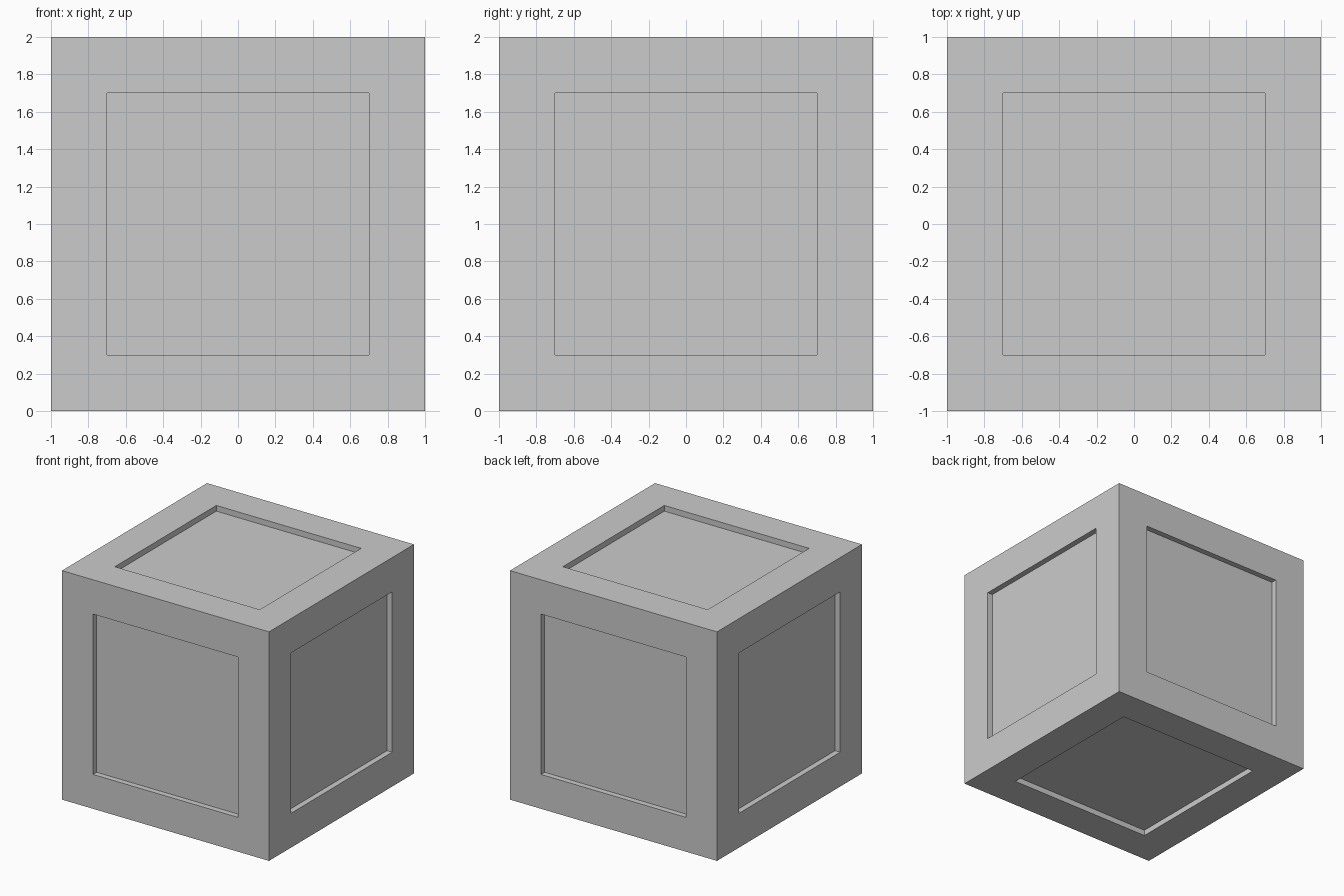
import bpy, bmesh

if "Cube" in bpy.data.objects:
    bpy.data.objects.remove(bpy.data.objects["Cube"])

SIZE, BORDER, DEPTH = 2.0, 0.30, 0.05

# Crate body: cube standing on the ground
bm = bmesh.new()
bmesh.ops.create_cube(bm, size=SIZE)
bmesh.ops.translate(bm, verts=bm.verts, vec=(0, 0, SIZE / 2))

# Recessed square panel on each of the six sides
panels = bm.faces[:]
bmesh.ops.inset_individual(bm, faces=panels, thickness=BORDER, use_even_offset=True)
for face in bmesh.ops.extrude_discrete_faces(bm, faces=panels)["faces"]:
    face.normal_update()
    bmesh.ops.translate(bm, verts=face.verts, vec=face.normal * -DEPTH)
bm.normal_update()

mesh = bpy.data.meshes.new("crate")
bm.to_mesh(mesh)
bm.free()
crate = bpy.data.objects.new("crate", mesh)
bpy.context.collection.objects.link(crate)
